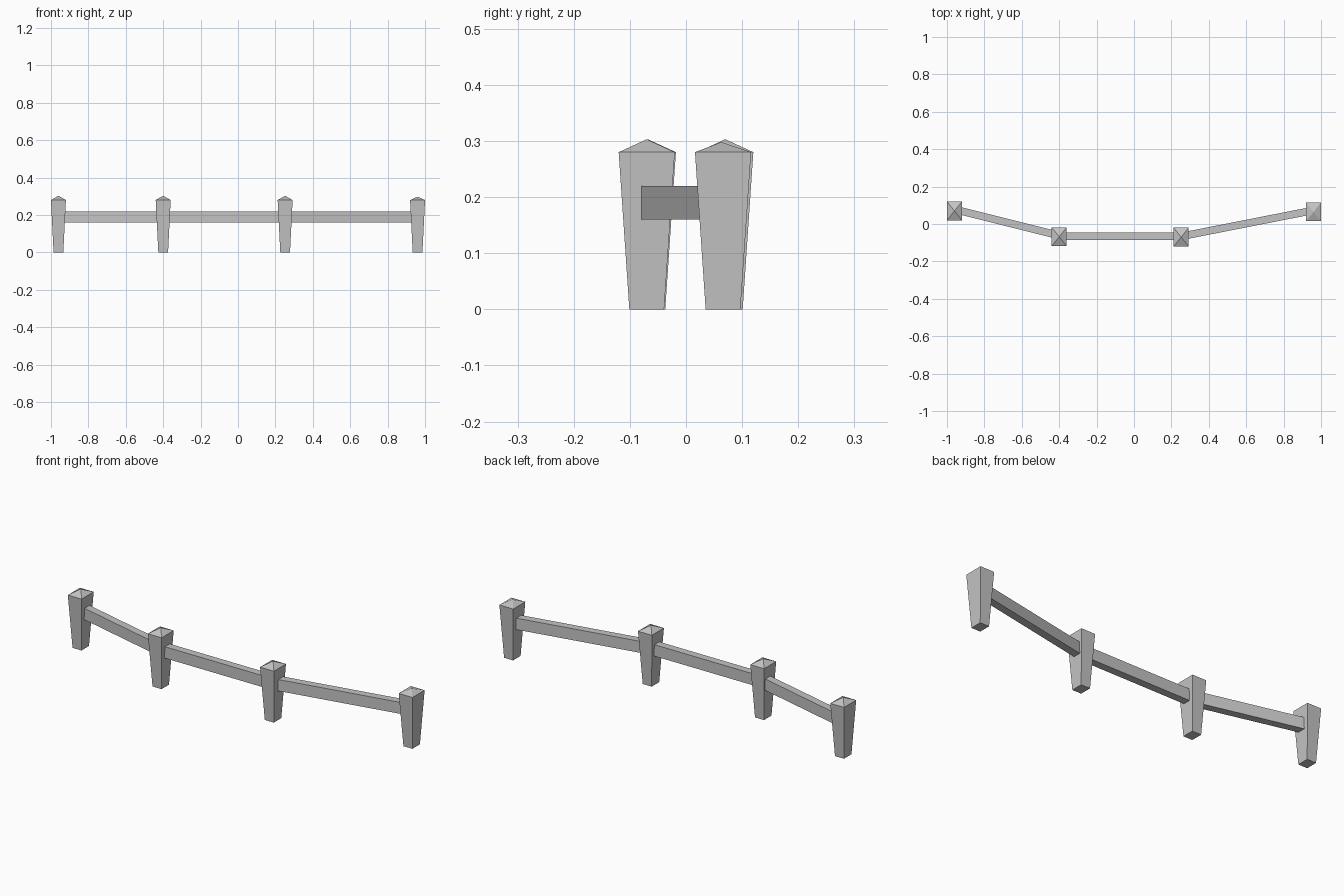
import bpy
import bmesh
from mathutils import Vector

cube = bpy.data.objects.get("Cube")
if cube:
    bpy.data.objects.remove(cube)

stone = bpy.data.materials.new("plain_grey")
stone.use_nodes = True
grey = (0.55, 0.55, 0.55, 1)
stone.diffuse_color = grey
stone.node_tree.nodes["Principled BSDF"].inputs["Base Color"].default_value = grey

EAVE = 0.28
RAIL_LOW, RAIL_HIGH, RAIL_WIDTH = 0.16, 0.22, 0.04


def finish(name, bm):
    bmesh.ops.recalc_face_normals(bm, faces=bm.faces)
    mesh = bpy.data.meshes.new(name)
    bm.to_mesh(mesh)
    bm.free()
    mesh.materials.append(stone)
    obj = bpy.data.objects.new(name, mesh)
    bpy.context.collection.objects.link(obj)
    return obj


def make_post(name, x, y, peak, shift):
    # Tapered shaft, wider at the top, closed by a low pyramid cap
    bm = bmesh.new()
    bmesh.ops.create_cube(bm, size=1)
    for v in bm.verts:
        wide, deep = (0.08, 0.10) if v.co.z > 0 else (0.052, 0.062)
        v.co = (v.co.x * wide, v.co.y * deep, EAVE if v.co.z > 0 else 0)
    top = max(bm.faces, key=lambda f: f.calc_center_median().z)
    tip = bmesh.ops.poke(bm, faces=[top])["verts"][0]
    tip.co = (0, shift, peak)
    finish(name, bm).location = (x, y, 0)


def make_rail(name, start, end):
    # Straight beam running between two post centres
    a, b = Vector(start), Vector(end)
    run = b - a
    bm = bmesh.new()
    bmesh.ops.create_cube(bm, size=1)
    for v in bm.verts:
        v.co.x *= run.length
        v.co.y *= RAIL_WIDTH
        v.co.z *= RAIL_HIGH - RAIL_LOW
    rail = finish(name, bm)
    rail.location = (*((a + b) / 2), (RAIL_LOW + RAIL_HIGH) / 2)
    rail.rotation_euler.z = -run.angle_signed(Vector((1, 0))) * -1


# Post positions, peak heights and tip offsets along the bowed fence
posts = {
    "right_end_post": (-0.96, 0.07, 0.303, 0),
    "right_middle_post": (-0.40, -0.068, 0.303, 0),
    "left_middle_post": (0.252, -0.07, 0.303, 0),
    "left_end_post": (0.96, 0.066, 0.298, -0.003),
}
for name, spec in posts.items():
    make_post(name, *spec)

make_rail("right_rail", (-0.95, 0.076), (-0.40, -0.062))
make_rail("middle_rail", (-0.40, -0.066), (0.252, -0.066))
make_rail("left_rail", (0.252, -0.066), (0.945, 0.070))
